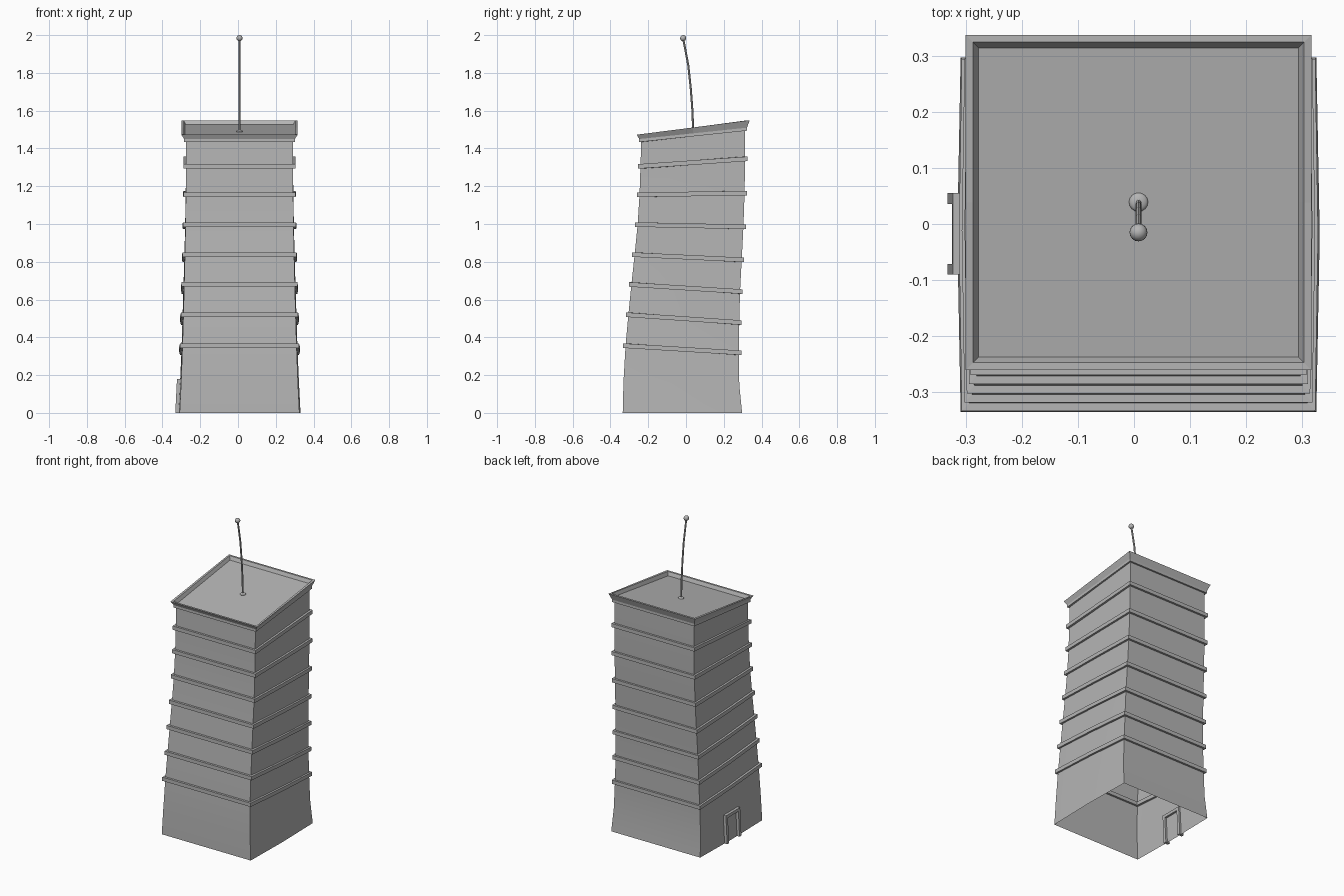
import bpy, bmesh, math

if "Cube" in bpy.data.objects:
    bpy.data.objects.remove(bpy.data.objects["Cube"])

CX = 0.008

# Storey lines of the leaning tower: front y, front z, back y, back z, half width, side bulge
LEVELS = [
    (-0.335, 0.000, 0.297, 0.000, 0.317, 0.006),
    (-0.331, 0.165, 0.282, 0.150, 0.309, 0.006),
    (-0.320, 0.356, 0.281, 0.318, 0.302, 0.005),
    (-0.305, 0.520, 0.282, 0.478, 0.297, 0.005),
    (-0.289, 0.680, 0.286, 0.642, 0.293, 0.004),
    (-0.272, 0.838, 0.295, 0.810, 0.289, 0.003),
    (-0.256, 0.997, 0.304, 0.985, 0.286, 0.002),
    (-0.246, 1.155, 0.310, 1.163, 0.284, 0.001),
    (-0.241, 1.305, 0.313, 1.345, 0.283, 0.0),
    (-0.237, 1.440, 0.312, 1.500, 0.282, 0.0),
]

# Dark grey finish for the whole building
GREY = bpy.data.materials.new("dark_grey")
GREY.diffuse_color = (0.46, 0.46, 0.46, 1)
GREY.use_nodes = True
GREY.node_tree.nodes["Principled BSDF"].inputs["Base Color"].default_value = GREY.diffuse_color


def loop(level, grow=0.0, dz=0.0):
    """Tilted rectangular outline with slightly bowed sides."""
    y0, z0, y1, z1, h, b = level
    h, y0, y1 = h + grow, y0 - grow, y1 + grow
    z0, z1 = z0 + dz, z1 + dz
    ym, zm = (y0 + y1) / 2, (z0 + z1) / 2
    return [(CX - h, y0, z0), (CX + h, y0, z0), (CX + h + b, ym, zm),
            (CX + h, y1, z1), (CX - h, y1, z1), (CX - h - b, ym, zm)]


def finish(obj, smooth=False):
    obj.data.materials.append(GREY)
    if smooth:
        bpy.ops.object.select_all(action='DESELECT')
        obj.select_set(True)
        bpy.context.view_layer.objects.active = obj
        bpy.ops.object.shade_smooth_by_angle()


def make(name, bm, smooth=False):
    bmesh.ops.recalc_face_normals(bm, faces=bm.faces)
    mesh = bpy.data.meshes.new(name)
    bm.to_mesh(mesh)
    bm.free()
    obj = bpy.data.objects.new(name, mesh)
    bpy.context.collection.objects.link(obj)
    finish(obj, smooth)


def loft(name, loops, closed=False, cap_end=False, smooth=False):
    bm = bmesh.new()
    rings = [[bm.verts.new(p) for p in lp] for lp in loops]
    pairs = list(zip(rings, rings[1:]))
    if closed:
        pairs.append((rings[-1], rings[0]))
    for a, b in pairs:
        for i in range(len(a)):
            j = (i + 1) % len(a)
            bm.faces.new((a[i], a[j], b[j], b[i]))
    if cap_end:
        bm.faces.new(rings[-1])
    make(name, bm, smooth)


# Hollow wall shell, open underneath
loft("tower_walls", [loop(l) for l in LEVELS], smooth=True)

# Ledge bands straddling the wall
for n, l in enumerate(LEVELS[2:9], 1):
    loft(f"ledge_band_{n}", [loop(l, 0.013, -0.012), loop(l, 0.013, 0.012),
                             loop(l, -0.012, 0.012), loop(l, -0.012, -0.012)], closed=True)

# Flared parapet with sunken roof
rim = (-0.260, 1.473, 0.337, 1.549, 0.308, 0.0)
loft("parapet_roof", [loop(LEVELS[-1], 0.0, -0.006), loop(LEVELS[-1], 0.011, -0.006),
                      loop(LEVELS[-1], 0.011, 0.010), loop(rim),
                      loop(rim, -0.013), loop(rim, -0.023, -0.022)], cap_end=True)

# Door frame: U profile in y/z, leaning with the left wall
outline = [(-0.090, 0), (-0.090, 0.18), (0.055, 0.18), (0.055, 0),
           (0.036, 0), (0.036, 0.161), (-0.071, 0.161), (-0.071, 0)]
bm = bmesh.new()
outer = [bm.verts.new((-0.332 + 0.05 * z, y, z)) for y, z in outline]
inner = [bm.verts.new((-0.302 + 0.05 * z, y, z)) for y, z in outline]
for i in range(8):
    j = (i + 1) % 8
    bm.faces.new((outer[i], outer[j], inner[j], inner[i]))
for s in (outer, inner):
    for q in ((0, 1, 6, 7), (1, 2, 5, 6), (2, 3, 4, 5)):
        bm.faces.new([s[k] for k in q])
make("door_frame", bm)

# Bent antenna mast
path = [(0.038, 1.490), (0.034, 1.60), (0.025, 1.72), (0.012, 1.84), (-0.005, 1.93), (-0.015, 1.98)]
loft("antenna_mast", [[(CX + 0.0055 * math.cos(a), y + 0.0055 * math.sin(a), z)
                       for a in (math.tau * k / 8 for k in range(8))] for y, z in path], smooth=True)


# Antenna foot and tip
def ball(name, loc, r, squash=1.0):
    bpy.ops.mesh.primitive_uv_sphere_add(segments=16, ring_count=10, radius=r, location=loc)
    o = bpy.context.object
    o.name = name
    o.scale.z = squash
    finish(o, True)


ball("antenna_foot", (CX, 0.039, 1.490), 0.017, 0.5)
ball("antenna_tip", (CX, -0.015, 1.984), 0.016)
